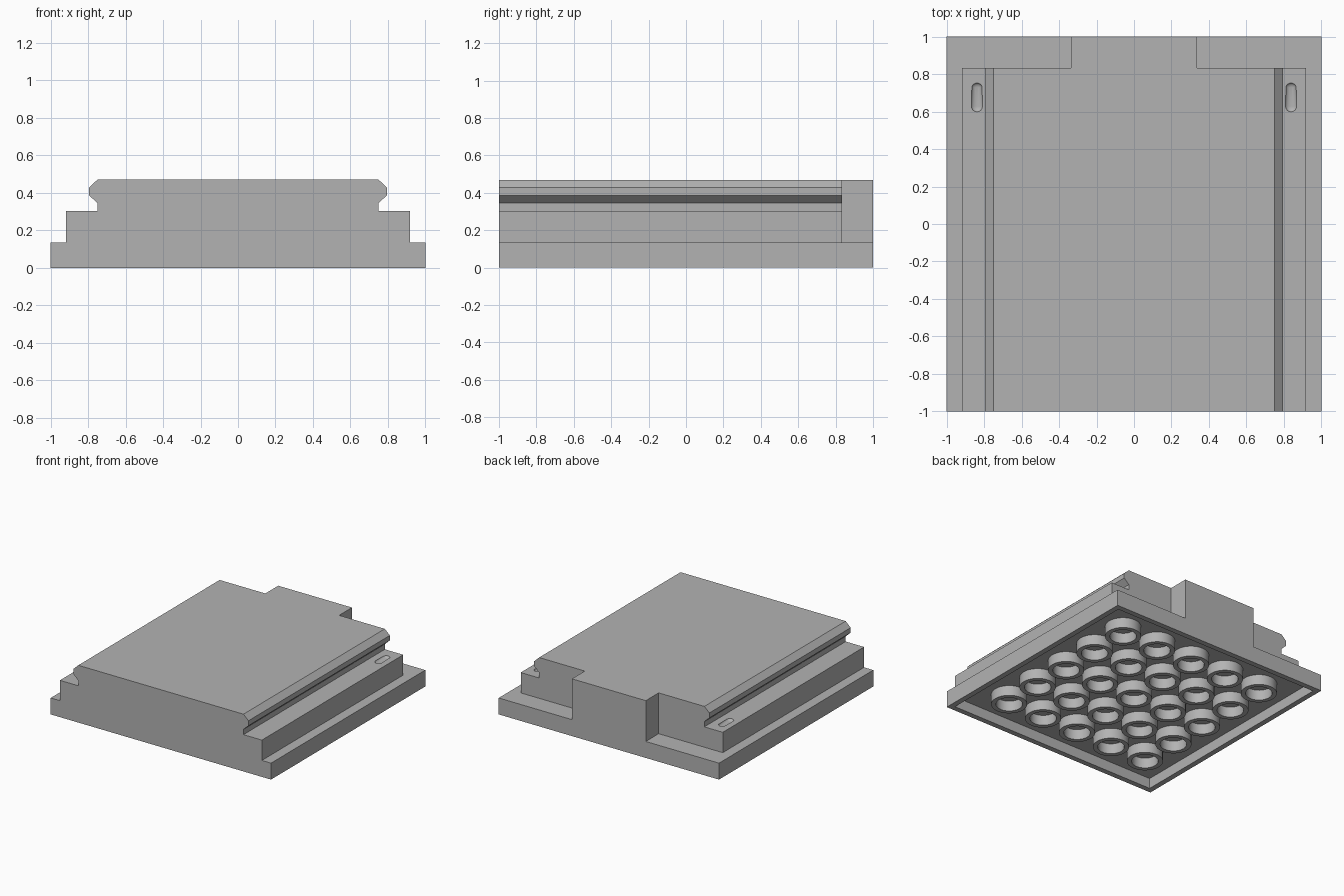
import bpy, bmesh, math
from mathutils import Matrix

if "Cube" in bpy.data.objects:
    bpy.data.objects.remove(bpy.data.objects["Cube"])

PITCH = 1 / 3        # spacing of the underside tubes
SLAB_TOP = 0.135
TOP = 0.47
RECESS = 0.085       # depth of the hollow underside

grey = bpy.data.materials.new("light_grey")
grey.diffuse_color = (0.45, 0.45, 0.45, 1)
grey.use_nodes = True
grey.node_tree.nodes["Principled BSDF"].inputs["Base Color"].default_value = grey.diffuse_color


def finish(bm, name, smooth=False):
    bmesh.ops.recalc_face_normals(bm, faces=bm.faces)
    mesh = bpy.data.meshes.new(name)
    bm.to_mesh(mesh)
    bm.free()
    mesh.materials.append(grey)
    obj = bpy.data.objects.new(name, mesh)
    bpy.context.collection.objects.link(obj)
    if smooth:
        bpy.ops.object.select_all(action='DESELECT')
        obj.select_set(True)
        bpy.context.view_layer.objects.active = obj
        bpy.ops.object.shade_smooth_by_angle(angle=math.radians(35))
    return obj


def prism(name, profile, direction, start, length):
    """Extrude a closed profile: direction 'y' takes (x, z), 'z' takes (x, y)."""
    bm = bmesh.new()
    along_y = direction == 'y'
    verts = [bm.verts.new((a, start, b) if along_y else (a, b, start)) for a, b in profile]
    face = bm.faces.new(verts)
    new = bmesh.ops.extrude_face_region(bm, geom=[face])['geom']
    move = (0, length, 0) if along_y else (0, 0, length)
    bmesh.ops.translate(bm, vec=move, verts=[v for v in new if isinstance(v, bmesh.types.BMVert)])
    return finish(bm, name)


# Base slab, hollowed from below
bm = bmesh.new()
bmesh.ops.create_cube(bm, size=1, matrix=Matrix.Translation((0, 0, SLAB_TOP / 2))
                      @ Matrix.Diagonal((2, 2, SLAB_TOP, 1)))
bottom = min(bm.faces, key=lambda f: f.calc_center_median().z)
bmesh.ops.inset_region(bm, faces=[bottom], thickness=0.0625)
new = bmesh.ops.extrude_face_region(bm, geom=[bottom])['geom']
bmesh.ops.translate(bm, vec=(0, 0, RECESS), verts=[v for v in new if isinstance(v, bmesh.types.BMVert)])
if bottom.is_valid:
    bmesh.ops.delete(bm, geom=[bottom], context='FACES')
finish(bm, "base_slab")

# Stepped body with a bevelled rail along each side
half = [(0.917, SLAB_TOP), (0.917, 0.302), (0.75, 0.302), (0.75, 0.345),
        (0.795, 0.387), (0.795, 0.428), (0.75, TOP)]
body = prism("rail_body", half + [(-x, z) for x, z in reversed(half)], 'y', -1, 1.833)

# Rear tab
prism("rear_tab", [(-0.335, 0.833), (0.335, 0.833), (0.335, 1), (-0.335, 1)],
      'z', SLAB_TOP, TOP - SLAB_TOP)

# Shallow rounded dents on the side ledges
for side, label in ((-1, "left"), (1, "right")):
    bm = bmesh.new()
    bmesh.ops.create_uvsphere(bm, u_segments=16, v_segments=12, radius=0.03)
    for v in bm.verts:
        v.co.z *= 0.6
        if v.co.y > 0.001:
            v.co.y += 0.095
    bmesh.ops.translate(bm, vec=(side * 0.838, 0.628, 0.304), verts=bm.verts)
    cutter = finish(bm, label + "_dent_cutter", True)
    cutter.hide_render = True
    cutter.hide_set(True)
    cut = body.modifiers.new(label + "_dent", 'BOOLEAN')
    cut.operation = 'DIFFERENCE'
    cut.solver = 'EXACT'
    cut.object = cutter

# Underside tubes, 5 by 5
bm = bmesh.new()
SIDES = 32
for i in range(-2, 3):
    for j in range(-2, 3):
        rings = []
        for r, z in ((0.136, 0), (0.136, RECESS), (0.1, RECESS), (0.1, 0)):
            rings.append([bm.verts.new((i * PITCH + r * math.cos(2 * math.pi * k / SIDES),
                                        j * PITCH + r * math.sin(2 * math.pi * k / SIDES), z))
                          for k in range(SIDES)])
        for a, b in ((0, 1), (2, 3), (3, 0)):
            for k in range(SIDES):
                n = (k + 1) % SIDES
                bm.faces.new((rings[a][k], rings[a][n], rings[b][n], rings[b][k]))
finish(bm, "underside_tubes", True)
